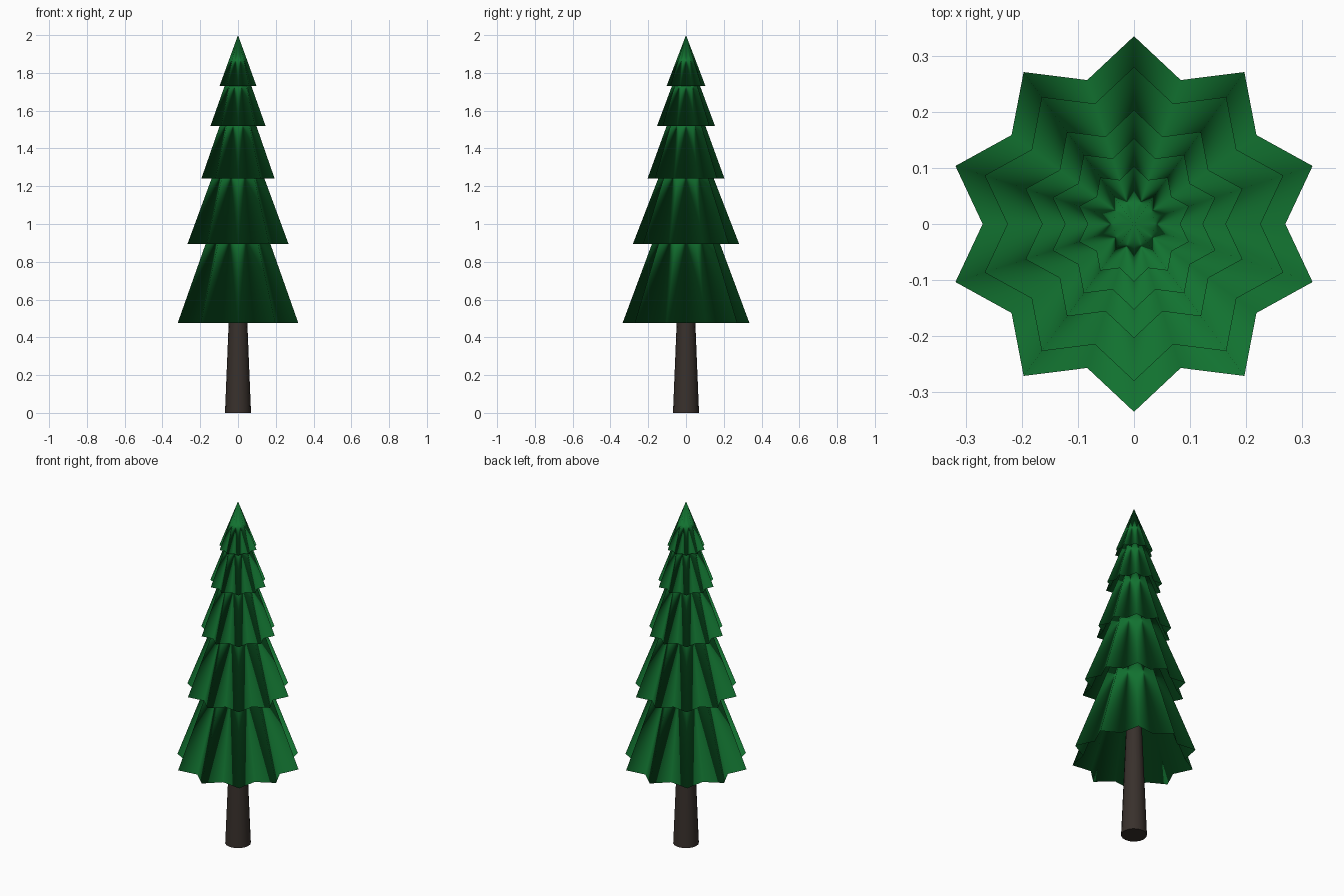
import bpy, bmesh
from math import sin, cos, pi

if "Cube" in bpy.data.objects:
    bpy.data.objects.remove(bpy.data.objects["Cube"])

def material(name, rgb):
    m = bpy.data.materials.new(name)
    m.diffuse_color = (*rgb, 1)
    m.use_nodes = True
    m.node_tree.nodes["Principled BSDF"].inputs["Base Color"].default_value = m.diffuse_color
    return m

green = material("needles", (0.006, 0.17, 0.03))
brown = material("bark", (0.04, 0.03, 0.025))

def add_object(name, bm, mat, smooth):
    bmesh.ops.recalc_face_normals(bm, faces=bm.faces)
    for f in bm.faces:
        f.smooth = smooth
    me = bpy.data.meshes.new(name)
    bm.to_mesh(me)
    bm.free()
    me.materials.append(mat)
    ob = bpy.data.objects.new(name, me)
    bpy.context.collection.objects.link(ob)
    return ob

# One tier: ten-pointed star rim, cone outside, recessed cone underneath
def tier(name, z, r, apex, hollow):
    bm = bmesh.new()
    rim = []
    for i in range(20):
        a = pi / 2 + i * pi / 10
        rr = r if i % 2 == 0 else r * 0.806
        rim.append(bm.verts.new((rr * cos(a), rr * sin(a), z)))
    top = bm.verts.new((0, 0, apex))
    under = bm.verts.new((0, 0, z + (apex - z) * hollow))
    for i in range(20):
        a, b = rim[i], rim[(i + 1) % 20]
        bm.faces.new((a, b, top))
        bm.faces.new((b, a, under))
    return add_object(name, bm, green, True)

# Foliage tiers, bottom to top
tiers = [(0.475, 0.336, 1.38), (0.895, 0.281, 1.62), (1.24, 0.204, 1.80),
         (1.52, 0.153, 1.93), (1.73, 0.103, 2.0)]
for n, (z, r, apex) in enumerate(tiers, 1):
    tier(f"foliage_tier_{n}", z, r, apex, 0.8)

# Tapered trunk running up inside the foliage
bm = bmesh.new()
bmesh.ops.create_cone(bm, cap_ends=True, segments=16, radius1=0.069, radius2=0.03, depth=0.95)
bmesh.ops.translate(bm, verts=bm.verts, vec=(0, 0, 0.475))
trunk = add_object("trunk", bm, brown, True)
bpy.context.view_layer.objects.active = trunk
trunk.select_set(True)
bpy.ops.object.shade_smooth_by_angle()
